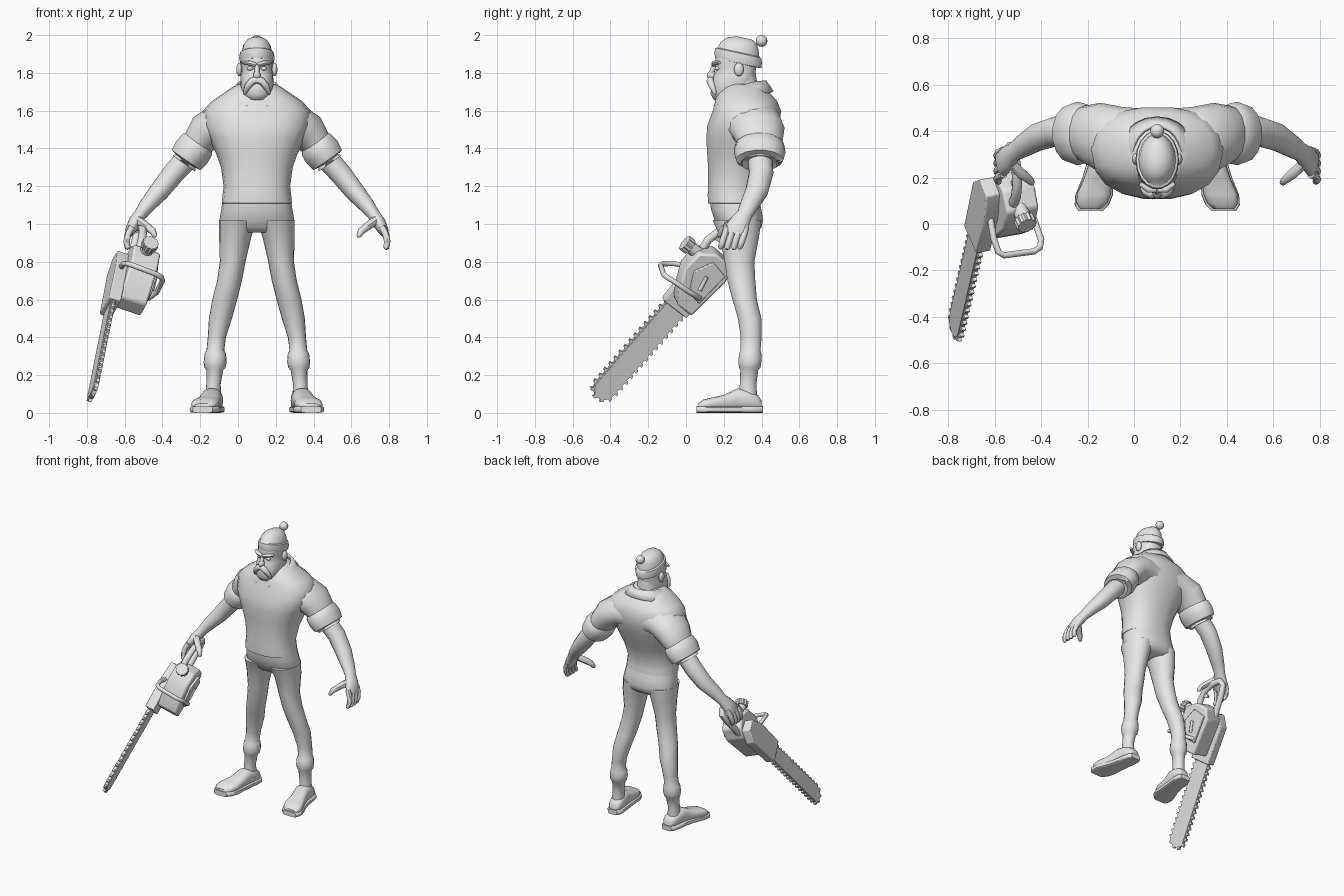
import bpy, bmesh, math
from mathutils import Vector as V, Matrix

grey = bpy.data.materials.new("plain_grey")
grey.diffuse_color = (0.8, 0.8, 0.8, 1)
BODY = Matrix.Translation((0.1, 0, 0))      # figure's plane of symmetry


def finish(name, bm, matrix, mirror=False, bevel=0, angle=45):
    bmesh.ops.recalc_face_normals(bm, faces=bm.faces)
    me = bpy.data.meshes.new(name)
    bm.to_mesh(me)
    bm.free()
    me.materials.append(grey)
    ob = bpy.data.objects.new(name, me)
    bpy.context.collection.objects.link(ob)
    ob.matrix_world = matrix
    bpy.ops.object.select_all(action='DESELECT')
    ob.select_set(True)
    bpy.context.view_layer.objects.active = ob
    bpy.ops.object.shade_smooth_by_angle(angle=math.radians(angle))
    if mirror:
        ob.modifiers.new("mirror", 'MIRROR').use_mirror_merge = False
    if bevel:
        b = ob.modifiers.new("bevel", 'BEVEL')
        b.width, b.segments = bevel, 2
    return ob


def ring(c, a, b, n=18, p=1.0):
    f = lambda t: math.copysign(abs(t) ** p, t)
    return [V(c) + V(a) * f(math.cos(i * math.tau / n)) + V(b) * f(math.sin(i * math.tau / n))
            for i in range(n)]


def loft(name, rings, matrix=BODY, **kw):
    bm = bmesh.new()
    rows = [[bm.verts.new(p) for p in r] for r in rings]
    n = len(rows[0])
    for r, s in zip(rows, rows[1:]):
        for i in range(n):
            bm.faces.new((r[i], r[(i + 1) % n], s[(i + 1) % n], s[i]))
    bm.faces.new(rows[0])
    bm.faces.new(rows[-1])
    return finish(name, bm, matrix, **kw)


def stack(name, rows, p=1.0, tilt=0.0, **kw):
    """Level sections: z, half width, front y, back y, x."""
    return loft(name, [ring((x, (f + b) / 2, z), (w, 0, 0), (0, (b - f) / 2, tilt * (b - f) / 2), p=p)
                       for z, w, f, b, x in rows], **kw)


def tube(name, pts, ref=(0, 1, 0), n=14, **kw):
    """Sections along a path: x, y, z, radius towards ref, radius across."""
    rings = []
    for i, q in enumerate(pts):
        t = (V(pts[min(i + 1, len(pts) - 1)][:3]) - V(pts[max(i - 1, 0)][:3])).normalized()
        a = (V(ref) - t * t.dot(V(ref))).normalized()
        rings.append(ring(q[:3], a * q[3], t.cross(a) * q[-1], n))
    return loft(name, rings, **kw)


def blob(name, c, s, **kw):
    bm = bmesh.new()
    bmesh.ops.create_uvsphere(bm, u_segments=14, v_segments=9, radius=1,
                              matrix=Matrix.Translation(c) @ Matrix.Diagonal((*s, 1)))
    return finish(name, bm, BODY, **kw)


def prism(name, pts, n0, n1, matrix, **kw):
    bm = bmesh.new()
    f = bm.faces.new([bm.verts.new((x, y, n0)) for x, y in pts])
    ext = bmesh.ops.extrude_face_region(bm, geom=[f])
    bmesh.ops.translate(bm, vec=(0, 0, n1 - n0),
                        verts=[v for v in ext["geom"] if isinstance(v, bmesh.types.BMVert)])
    return finish(name, bm, matrix, angle=30, **kw)


# Shirt and trouser seat
stack("shirt", [(1.105, .175, .14, .385, 0), (1.11, .186, .115, .392, 0), (1.15, .182, .113, .388, 0),
                (1.2, .176, .115, .385, 0), (1.3, .19, .115, .42, 0), (1.37, .215, .11, .45, 0),
                (1.45, .25, .105, .48, 0), (1.52, .28, .11, .5, 0), (1.6, .285, .14, .505, 0),
                (1.65, .24, .152, .485, 0), (1.69, .18, .165, .45, 0), (1.725, .13, .2, .415, 0),
                (1.74, .1, .22, .395, 0)], p=.85)
stack("trouser_seat", [(.955, .16, .2, .37, 0), (.98, .192, .175, .4, 0), (1.02, .198, .15, .41, 0),
                       (1.08, .188, .13, .4, 0), (1.14, .178, .125, .385, 0)], p=.85)

# Legs with gathered cuffs, socks and shoes
legs = [(1.02, .1, .14, .4, .1), (.93, .085, .178, .388, .115), (.8, .068, .203, .363, .128),
        (.7, .066, .218, .368, .145), (.6, .066, .245, .376, .17), (.5, .061, .274, .4, .193),
        (.4, .048, .289, .401, .212), (.33, .047, .289, .395, .22), (.315, .056, .28, .4, .22),
        (.27, .061, .276, .4, .221), (.24, .056, .28, .395, .222), (.225, .044, .287, .383, .223),
        (.15, .038, .284, .373, .23), (.05, .045, .28, .38, .23)]
stack("leg", legs, mirror=True)
foot = [(.225, .4, .03, .06), (.226, .38, .046, .09), (.232, .33, .053, .115), (.24, .27, .053, .125),
        (.255, .2, .06, .09), (.272, .13, .073, .075), (.282, .09, .066, .065), (.287, .065, .045, .045)]
loft("shoe", [ring((x, y, h / 2 + .01), (w, 0, 0), (0, 0, h / 2 - .005), p=.75) for x, y, w, h in foot],
     mirror=True)
loft("shoe_sole", [ring((x, .24 + (y - .24) * 1.05, .018), (w + .008, 0, 0), (0, 0, .018), p=.45)
                   for x, y, w, h in foot], mirror=True)

# Sleeves, rolled cuffs, forearms and hands
tube("sleeve", [(.08, .33, 1.54, .17, .12), (.19, .355, 1.535, .155, .115), (.265, .385, 1.49, .14, .105),
                (.315, .39, 1.425, .12, .085), (.35, .39, 1.37, .1, .075)], mirror=True)
tube("rolled_cuff", [(.3, .39, 1.44, .105, .08), (.315, .39, 1.42, .13, .098), (.345, .39, 1.38, .137, .104),
                     (.375, .39, 1.338, .125, .095), (.387, .39, 1.32, .1, .075), (.37, .39, 1.345, .07, .06)],
     mirror=True)
tube("forearm", [(.34, .39, 1.38, .065, .065), (.44, .398, 1.27, .065, .06), (.515, .375, 1.175, .061, .054),
                 (.58, .335, 1.1, .05, .043), (.618, .31, 1.05, .042, .034), (.645, .285, 1.01, .053, .036),
                 (.67, .262, .965, .062, .028), (.677, .255, .945, .05, .018)], mirror=True)
for i in range(4):
    y = .205 + i * .034
    tube("finger", [(.662, y + .01, .985, .018, .019), (.683, y, .945, .018, .018),
                    (.69, y - .012, .905, .017, .017), (.684, y - .022, .877 - .006 * (i in (1, 2)), .015, .015),
                    (.681, y - .024, .867, .007, .007)], n=8, mirror=True)
tube("thumb", [(.63, .26, 1.02, .024, .024), (.588, .22, .99, .024, .022), (.552, .19, .962, .019, .019),
               (.54, .178, .938, .014, .014), (.537, .175, .93, .006, .006)], n=8, mirror=True)

# Head and face
stack("head", [(1.645, .03, .18, .26, 0), (1.66, .055, .145, .3, 0), (1.69, .08, .128, .34, 0),
               (1.74, .088, .135, .36, 0), (1.79, .086, .148, .368, 0), (1.82, .08, .16, .372, 0),
               (1.845, .085, .148, .375, 0), (1.89, .082, .16, .375, 0)], p=.85)
stack("neck", [(1.6, .085, .2, .4, 0), (1.7, .08, .2, .385, 0), (1.8, .075, .22, .37, 0)])
tube("moustache", [(0, .132, 1.765, .018, .02), (.025, .128, 1.756, .02, .02), (.048, .138, 1.73, .018, .018),
                   (.064, .152, 1.695, .01, .01), (.067, .156, 1.685, .003, .003)], n=8, mirror=True)
blob("nose", (0, .137, 1.787), (.02, .027, .024))
tube("nose_bridge", [(0, .132, 1.79, .015, .015), (0, .15, 1.84, .012, .012)], n=8)
tube("brow", [(.005, .148, 1.842, .014, .011), (.04, .15, 1.852, .015, .013), (.075, .175, 1.855, .01, .008)],
     n=8, mirror=True)
blob("eye", (.036, .166, 1.823), (.017, .014, .011), mirror=True)
blob("ear", (.093, .28, 1.818), (.016, .026, .036), mirror=True)

# Knitted hat with pompom
hat = [(1.85, .078, .17, .385, 0), (1.852, .089, .152, .4, 0), (1.88, .094, .148, .404, 0),
       (1.905, .09, .154, .4, 0), (1.91, .08, .165, .39, 0), (1.945, .073, .185, .385, 0),
       (1.972, .052, .22, .375, 0), (1.985, .025, .27, .35, 0)]
stack("hat", hat, tilt=-.22)
blob("pompom", (0, .4, 1.969), (.031, .031, .031))

# Open shirt collar
bm = bmesh.new()
rows = []
for i in range(21):
    t = math.radians(18 + i * 16.2)
    f = (1 + math.cos(t)) / 2
    s, c = math.sin(t), math.cos(t)
    rows.append([bm.verts.new((.105 * s, .295 - .125 * c, 1.755 - .1 * f * f)),
                 bm.verts.new((.165 * s, .3 - .158 * c, 1.70 - .08 * f))])
for a, b in zip(rows, rows[1:]):
    bm.faces.new((a[0], b[0], b[1], a[1]))
sol = finish("collar", bm, BODY).modifiers.new("thickness", 'SOLIDIFY')
sol.thickness, sol.offset = .014, 0

# Chainsaw frame: length, width, thickness axes from the bar tip
u = V((.15, .65, .745)).normalized()
w = V((.33, -.71, .61))
w = (w - u * w.dot(u)).normalized()
n = u.cross(w)
SAW = Matrix.Translation((-.765, -.43, .13)) @ Matrix((u, w, n)).transposed().to_4x4()
R, L = .06, .64


def edge(d, h):
    """Point on the rounded bar outline, at distance d and height h above it."""
    arc = math.pi * R
    if d < L:
        return (L - d, R + h)
    if d < L + arc:
        a = math.pi / 2 + (d - L) / R
        return ((R + h) * math.cos(a), (R + h) * math.sin(a))
    return (d - L - arc, -R - h)


total = 2 * L + math.pi * R
prism("guide_bar", [edge(total * i / 60, -.004) for i in range(61)], -.013, .013, SAW)
count = 36
chain = [edge((i + k) * total / count * .9999, h) for i in range(count)
         for k, h in ((0, .002), (.45, .002), (.5, .018), (.85, .014), (.95, .002))]
prism("chain", chain, -.009, .009, SAW)

# Chainsaw motor housing and fittings
prism("chain_cover", [(.57, -.075), (.85, -.085), (.93, -.03), (.92, .06), (.8, .095), (.57, .085)],
      -.032, .035, SAW, bevel=.006)
prism("motor_housing", [(.62, -.04), (.88, -.06), (.96, -.02), (.965, .08), (.91, .16), (.8, .165),
                        (.69, .11), (.62, .06)], .03, .18, SAW, bevel=.012)
prism("side_plate", [(.7, -.02), (.9, -.03), (.92, .07), (.82, .12), (.71, .06)], .17, .195, SAW, bevel=.005)
tube("pull_grip", [(.76, .03, .2, .011), (.84, .05, .2, .011)], ref=(0, 0, 1), n=8, matrix=SAW)
tube("fuel_neck", [(.895, .12, .1, .034), (.895, .2, .1, .034)], ref=(0, 0, 1), matrix=SAW)
cap = [(.895 + r * math.cos(a), .1 + r * math.sin(a))
       for k in range(24) for a in [k * math.tau / 24] for r in [.045 if k % 2 else .039]]
prism("fuel_cap", cap, -.235, -.195, SAW @ Matrix.Rotation(math.pi / 2, 4, 'X'))
tube("front_handle", [(-.62, .03, .77, .014), (-.605, -.06, .79, .014), (-.585, -.12, .79, .014),
                      (-.56, -.135, .782, .014), (-.43, -.118, .733, .014), (-.405, -.1, .718, .014),
                      (-.4, -.07, .7, .014), (-.43, .02, .638, .014), (-.47, .07, .608, .014),
                      (-.53, .08, .62, .014)], ref=u, n=10, matrix=Matrix())
tube("rear_handle", [(.9, .12, .07, .022), (.98, .135, .07, .022), (1.05, .12, .07, .022),
                     (1.12, .07, .07, .022), (1.155, .02, .07, .022), (1.14, -.015, .07, .022),
                     (1.07, -.025, .07, .022), (.9, -.03, .07, .022)], ref=(0, 0, 1), n=10, matrix=SAW)
prism("throttle_trigger", [(1.0, .125), (1.04, .11), (1.025, .075), (1.01, .08)], .06, .08, SAW)
